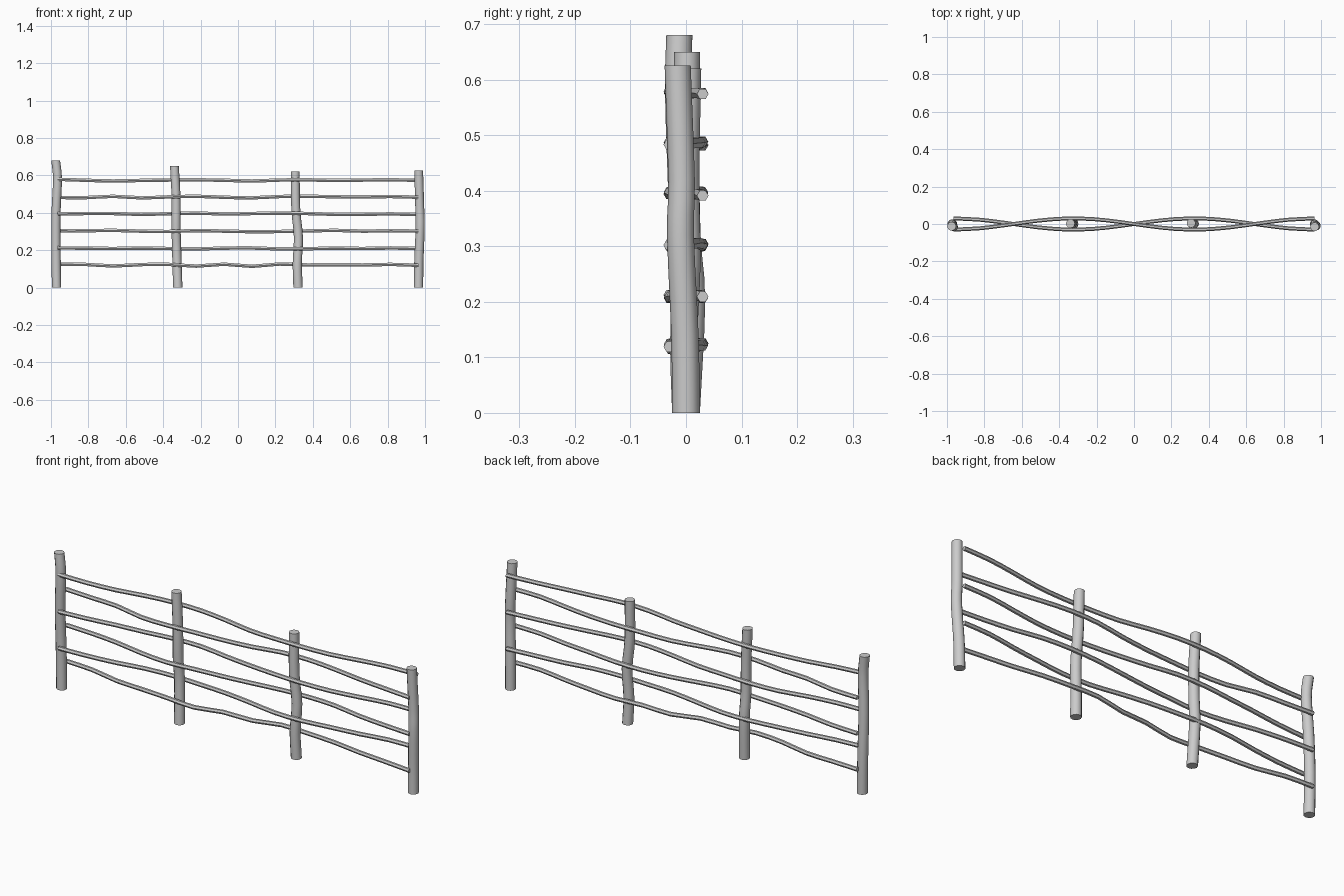
import bpy
import bmesh
import math
from mathutils import Vector

cube = bpy.data.objects.get("Cube")
if cube:
    bpy.data.objects.remove(cube, do_unlink=True)

wood = bpy.data.materials.new("pale grey wood")
wood.use_nodes = True
grey = (0.6, 0.6, 0.6, 1)
wood.diffuse_color = grey
wood.node_tree.nodes["Principled BSDF"].inputs["Base Color"].default_value = grey


def smooth_path(points, steps):
    """Catmull-Rom curve through the points."""
    pts = [Vector(p) for p in points]
    pts = [2 * pts[0] - pts[1]] + pts + [2 * pts[-1] - pts[-2]]
    path = []
    for a, b, c, d in zip(pts, pts[1:], pts[2:], pts[3:]):
        for i in range(steps):
            t = i / steps
            path.append(b + (c - a) * t / 2 + (2 * a - 5 * b + 4 * c - d) * t * t / 2
                        + (3 * b - a - 3 * c + d) * t ** 3 / 2)
    return path + [pts[-2]]


def pole(name, path, radii, sides, u, v):
    """Skin a capped pole along a path, with rings spanned by u and v."""
    bm = bmesh.new()
    rings = []
    for i, p in enumerate(path):
        r = radii[0] + (radii[1] - radii[0]) * i / (len(path) - 1)
        angles = [math.tau * k / sides for k in range(sides)]
        rings.append([bm.verts.new(p + r * (u * math.cos(a) + v * math.sin(a))) for a in angles])
    for lo, hi in zip(rings, rings[1:]):
        for k in range(sides):
            n = (k + 1) % sides
            bm.faces.new((lo[k], lo[n], hi[n], hi[k]))
    bm.faces.new(rings[0][::-1])
    bm.faces.new(rings[-1])
    mesh = bpy.data.meshes.new(name)
    bm.to_mesh(mesh)
    bm.free()
    mesh.materials.append(wood)
    obj = bpy.data.objects.new(name, mesh)
    bpy.context.collection.objects.link(obj)
    bpy.ops.object.select_all(action="DESELECT")
    obj.select_set(True)
    bpy.context.view_layer.objects.active = obj
    bpy.ops.object.shade_smooth_by_angle(angle=math.radians(35))


X, Y, Z = Vector((1, 0, 0)), Vector((0, 1, 0)), Vector((0, 0, 1))

# Crooked upright posts
posts = {
    "post_far_right": [(-.97, 0, 0), (-.973, 0, .2), (-.973, -.008, .4), (-.965, -.014, .58), (-.975, -.012, .68)],
    "post_inner_right": [(-.322, 0, 0), (-.328, .01, .2), (-.331, .002, .32), (-.331, 0, .48), (-.34, .002, .65)],
    "post_inner_left": [(.321, 0, 0), (.317, -.004, .13), (.323, .002, .27), (.309, 0, .42), (.306, .004, .62)],
    "post_far_left": [(.965, 0, 0), (.967, -.002, .14), (.974, -.01, .32), (.972, -.008, .42), (.966, -.015, .625)],
}
for name, points in posts.items():
    pole(name, smooth_path(points, 3), (.025, .0235), 12, X, Y)

# Thin rails woven alternately in front of and behind the posts;
# the wobble is in thousandths, evenly spaced from right to left
rails = [
    (.121, (4, 3, -5, 2, 3, -6, 4, -7, 5, 0, 1, 0, 3, -2)),
    (.209, (3, 2, 0, 2, 0, -2, 2, 3, -2, -1, 2, 0, 3, 0)),
    (.302, (2, 2, 4, 0, -2, 3, 0, -3, -2, 1, 4, 0, 2, 0)),
    (.394, (0, 2, 2, -2, 1, 4, 0, 2, 4, 2, -2, -2, 0, -3)),
    (.483, (-1, -2, 5, -3, 2, 5, 0, -3, 4, 5, 3, 2, 4, 0)),
    (.573, (6, 1, -3, 0, 2, 3, 1, -3, 2, 3, 0, 2, 3, 1)),
]
span, weave = .965, .645
for row, (height, wobble) in enumerate(rails):
    side = 1 if row % 2 == 0 else -1
    points = []
    for i, dz in enumerate(wobble):
        x = span * (2 * i / (len(wobble) - 1) - 1)
        points.append((x, side * .03 * math.sin(math.pi * x / weave), height + dz / 1000))
    pole(f"rail_{row + 1}", smooth_path(points, 2), (.0105, .0105), 6, Y, Z)
